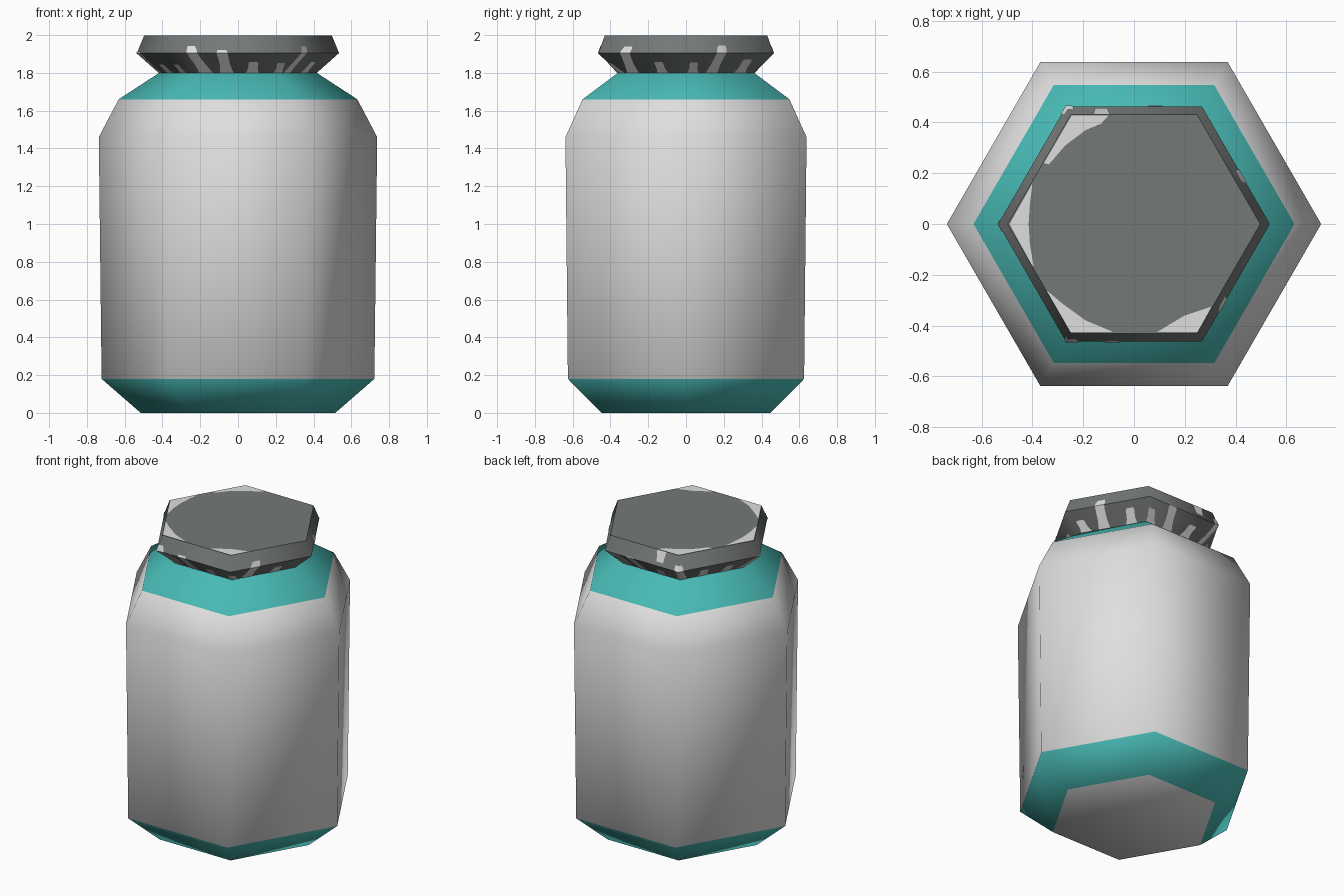
import bpy, bmesh, math
from mathutils import Vector

if "Cube" in bpy.data.objects:
    bpy.data.objects.remove(bpy.data.objects["Cube"])


def material(name, rgb):
    m = bpy.data.materials.new(name)
    m.diffuse_color = (*rgb, 1)
    m.use_nodes = True
    m.node_tree.nodes["Principled BSDF"].inputs["Base Color"].default_value = m.diffuse_color
    return m


WHITE = material("off_white", (0.74, 0.74, 0.74))
TEAL = material("teal", (0.065, 0.49, 0.46))
GREY = material("dark_grey", (0.175, 0.19, 0.185))


def corner(k, r, z):
    a = math.radians(60 * (k % 6))
    return Vector((r * math.cos(a), r * math.sin(a), z))


def finish(name, bm, mats, smooth=True):
    me = bpy.data.meshes.new(name)
    bm.to_mesh(me)
    bm.free()
    ob = bpy.data.objects.new(name, me)
    bpy.context.collection.objects.link(ob)
    for m in mats:
        me.materials.append(m)
    if smooth:
        bpy.ops.object.select_all(action='DESELECT')
        ob.select_set(True)
        bpy.context.view_layer.objects.active = ob
        bpy.ops.object.shade_smooth_by_angle(angle=math.radians(63))
    return ob


def hex_loft(profile, cap_bottom, cap_top, band_mats):
    """Stack hexagon rings given as (radius, z)."""
    bm = bmesh.new()
    rings = [[bm.verts.new(corner(k, r, z)) for k in range(6)] for r, z in profile]
    for i, (lo, hi) in enumerate(zip(rings, rings[1:])):
        for k in range(6):
            n = (k + 1) % 6
            bm.faces.new((lo[k], lo[n], hi[n], hi[k])).material_index = band_mats[i]
    if cap_bottom:
        bm.faces.new(rings[0][::-1])
    if cap_top:
        bm.faces.new(rings[-1])
    return bm


# Jar body with teal foot and shoulder bands
body = [(0.515, 0), (0.722, 0.18), (0.737, 1.46), (0.632, 1.66), (0.417, 1.80)]
finish("jar_body", hex_loft(body, True, False, [1, 0, 0, 1]), [WHITE, TEAL])

# Flared lid
TOP = 1.998
LID = [(0.417, 1.80), (0.535, 1.905), (0.497, TOP)]
finish("lid", hex_loft(LID, False, True, [0, 0]), [GREY])


def lid_point(t, z):
    """Point just outside the lid wall; t counts corners around the hexagon."""
    (r0, z0), (r1, z1) = (LID[0], LID[1]) if z <= LID[1][1] else (LID[1], LID[2])
    r = r0 + (r1 - r0) * (z - z0) / (z1 - z0) + 0.003
    k = math.floor(t)
    return corner(k, r, z).lerp(corner(k + 1, r, z), t - k)


# Painted drips: position at the bottom, position at the tip, tip height
drips = [
    (0.10, 0.10, 1.855), (0.37, 0.42, 1.945), (0.78, 0.76, 1.87),
    (1.08, 1.06, 1.86), (1.38, 1.34, 1.91), (1.70, 1.72, 1.86),
    (2.04, 2.00, 1.94), (2.36, 2.34, 1.87), (2.70, 2.70, 1.86),
    (2.98, 3.02, 1.91), (3.28, 3.27, 1.845), (3.62, 3.60, 1.845),
    (4.10, 4.02, 1.942), (4.36, 4.34, 1.92), (4.68, 4.67, 1.857),
    (5.03, 4.99, 1.852), (5.23, 5.33, 1.94), (5.66, 5.65, 1.857),
]
bm = bmesh.new()
for t0, t1, tip in drips:
    zs = sorted({1.80 + (tip - 1.80) * f for f in (0, 0.3, 0.6, 0.85, 1)}
                | ({LID[1][1]} if tip > LID[1][1] else set()))
    rows = []
    for z in zs:
        f = (z - 1.80) / (tip - 1.80)
        c = t0 + (t1 - t0) * f
        w = 0.085 - 0.03 * math.sin(math.pi * f) - 0.04 * f ** 6
        ts = [c - w, c + w]
        # an extra column lets a drip wrap round a lid corner
        near = round(c)
        ts.insert(1, near if abs(near - t0) < 0.12 and c - w < near < c + w else c)
        rows.append([bm.verts.new(lid_point(t, z)) for t in ts])
    for a, b in zip(rows, rows[1:]):
        for j in (0, 1):
            bm.faces.new((a[j], a[j + 1], b[j + 1], b[j]))
finish("painted_drips", bm, [WHITE])

# Painted patches at the edge of the lid top
patches = [
    [(-0.245, 0.428), (-0.355, 0.24), (-0.335, 0.235), (-0.27, 0.31),
     (-0.19, 0.37), (-0.13, 0.395), (-0.10, 0.428)],
    [(-0.49, 0), (-0.40, -0.165), (-0.395, -0.165), (-0.41, -0.08),
     (-0.415, 0), (-0.41, 0.08), (-0.40, 0.16)],
    [(-0.345, -0.26), (-0.25, -0.426), (-0.08, -0.426), (-0.19, -0.38), (-0.28, -0.315)],
    [(0.09, -0.426), (0.25, -0.426), (0.305, -0.325), (0.20, -0.36)],
]
bm = bmesh.new()
for p in patches:
    bm.faces.new([bm.verts.new((x, y, 2.0)) for x, y in p])
# small dab over the rim behind the left patch
bm.faces.new([bm.verts.new(lid_point(t, z)) for t, z in
              ((1.70, 1.93), (1.79, 1.93), (1.82, 1.997), (1.69, 1.997))])
bmesh.ops.triangulate(bm, faces=bm.faces[:])
finish("painted_top_patches", bm, [WHITE], smooth=False)
